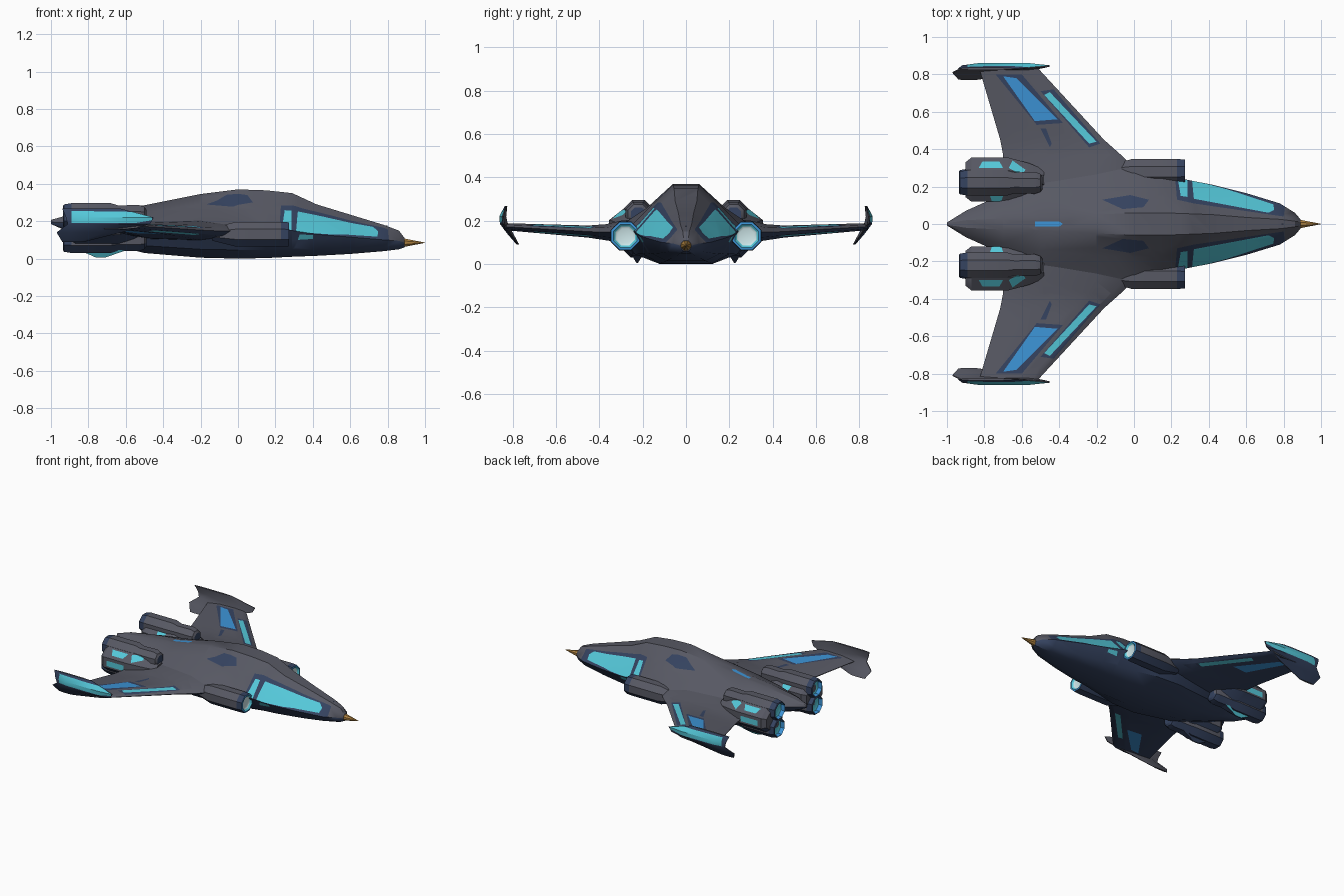
import bpy, bmesh, math
from mathutils import Vector

if "Cube" in bpy.data.objects:
    bpy.data.objects.remove(bpy.data.objects["Cube"])

HULL, NAVY, CYAN, BLUE, PALE, GOLD = range(6)
COLOURS = [("hull_grey", (0.095, 0.098, 0.125)), ("navy_panel", (0.035, 0.055, 0.115)),
           ("cyan_glow", (0.09, 0.58, 0.70)), ("blue_panel", (0.045, 0.29, 0.66)),
           ("pale_glow", (0.62, 0.80, 0.82)), ("gold_tip", (0.42, 0.22, 0.05))]
MATS = []
for n, c in COLOURS:
    m = bpy.data.materials.new(n)
    m.diffuse_color = (*c, 1)
    m.use_nodes = True
    m.node_tree.nodes["Principled BSDF"].inputs["Base Color"].default_value = m.diffuse_color
    MATS.append(m)


def loft(rings, band_mats=None):
    """Skin a list of equal-length point rings and cap both ends."""
    bm = bmesh.new()
    vs = [[bm.verts.new(p) for p in r] for r in rings]
    n = len(rings[0])
    for k in range(len(vs) - 1):
        for i in range(n):
            j = (i + 1) % n
            f = bm.faces.new((vs[k][i], vs[k][j], vs[k + 1][j], vs[k + 1][i]))
            f.material_index = band_mats[k] if band_mats else HULL
    for r, k in ((vs[0], 0), (vs[-1], -1)):
        f = bm.faces.new(r)
        f.material_index = band_mats[k] if band_mats else HULL
    bmesh.ops.recalc_face_normals(bm, faces=bm.faces)
    bmesh.ops.triangulate(bm, faces=bm.faces)
    bm.normal_update()
    return bm


def underside(bm):
    for f in bm.faces:
        if f.material_index == HULL and f.normal.z < -0.15:
            f.material_index = NAVY


def paint(bm, poly, mat, axis=2, test=lambda n: n.z > 0.05):
    """Cut a convex outline into the surface along an axis and colour the inside."""
    i, j = [a for a in range(3) if a != axis]
    lo = [min(p[k] for p in poly) for k in (0, 1)]
    hi = [max(p[k] for p in poly) for k in (0, 1)]

    def near(f):
        return test(f.normal) and all(
            max(v.co[a] for v in f.verts) > lo[k] and min(v.co[a] for v in f.verts) < hi[k]
            for k, a in enumerate((i, j)))

    edges = list(zip(poly, poly[1:] + poly[:1]))
    for a, b in edges:
        co, no = Vector((0, 0, 0)), Vector((0, 0, 0))
        co[i], co[j] = a
        no[i], no[j] = b[1] - a[1], a[0] - b[0]
        fs = [f for f in bm.faces if near(f)]
        geom = fs + list({e for f in fs for e in f.edges}) + list({v for f in fs for v in f.verts})
        if fs:
            bmesh.ops.bisect_plane(bm, geom=geom, dist=1e-5, plane_co=co, plane_no=no.normalized())
            bm.normal_update()
    for f in bm.faces:
        if test(f.normal):
            c = f.calc_center_median()
            s = [(b[0] - a[0]) * (c[j] - a[1]) - (b[1] - a[1]) * (c[i] - a[0]) for a, b in edges]
            if all(t > 0 for t in s) or all(t < 0 for t in s):
                f.material_index = mat


def finish(bm, name, angle=32):
    me = bpy.data.meshes.new(name)
    bm.to_mesh(me)
    bm.free()
    for m in MATS:
        me.materials.append(m)
    ob = bpy.data.objects.new(name, me)
    bpy.context.collection.objects.link(ob)
    bpy.ops.object.select_all(action='DESELECT')
    ob.select_set(True)
    bpy.context.view_layer.objects.active = ob
    bpy.ops.object.shade_smooth_by_angle(angle=math.radians(angle))


def tube(cy, cz, ry, rz, profile, n=8):
    """Pod along x: profile rows are (x, scale, band colour)."""
    rings = []
    for x, s, _ in profile:
        rings.append([(x, cy + ry * s * math.cos(t), cz + rz * s * math.sin(t))
                      for t in [2 * math.pi * (k + 0.5) / n for k in range(n)]])
    return loft(rings, [p[2] for p in profile])


def flip(poly, s):
    return [(x, y * s) for x, y in poly]


# Fuselage: x, crest half width, crest z, shoulder y z, edge y z, belly half width, belly z
STATIONS = [
    (-1.0, .004, .207, .006, .20, .008, .195, .004, .185),
    (-.90, .02, .235, .05, .215, .07, .19, .02, .14),
    (-.70, .03, .265, .10, .235, .16, .17, .04, .08),
    (-.50, .035, .285, .14, .245, .26, .17, .08, .03),
    (-.20, .05, .345, .17, .26, .33, .165, .11, .005),
    (0.0, .06, .37, .18, .26, .32, .165, .12, .0),
    (.15, .06, .365, .17, .26, .27, .16, .12, .003),
    (.29, .055, .35, .15, .25, .235, .15, .10, .01),
    (.42, .05, .29, .13, .22, .21, .13, .09, .015),
    (.60, .035, .235, .09, .185, .165, .115, .07, .025),
    (.78, .025, .18, .06, .15, .11, .10, .04, .04),
    (.86, .015, .15, .035, .125, .06, .095, .025, .05),
    (.89, .01, .11, .02, .10, .025, .085, .01, .06)]
rings = []
for x, wt, zt, y1, z1, ye, ze, wb, zb in STATIONS:
    half = [(wt, zt), (y1, z1), (ye, ze), (.74 * ye, zb + .28 * (ze - zb)), (wb, zb)]
    rings.append([(x, y, z) for y, z in half] + [(x, -y, z) for y, z in reversed(half)])
body = loft(rings)
underside(body)
for s in (1, -1):
    # canopy surround, panes, side lights and back patches
    paint(body, flip([(.22, .25), (.23, .13), (.32, .11), (.80, .04), (.81, .12), (.5, .215)], s), NAVY)
    paint(body, flip([(.31, .235), (.32, .135), (.72, .06), (.75, .075), (.745, .105), (.5, .185)], s), CYAN)
    paint(body, flip([(.235, .235), (.25, .15), (.285, .145), (.285, .235)], s), CYAN)
    paint(body, [(.32, .10), (.40, .105), (.40, .125), (.33, .13)], CYAN, 1, lambda n: n.y * s > .3)
    paint(body, flip([(-.17, .13), (-.06, .08), (.05, .09), (.08, .13), (-.02, .155)], s), NAVY)
paint(body, [(-.53, -.012), (-.40, -.014), (-.38, 0), (-.40, .014), (-.53, .012)], BLUE)
finish(body, "fuselage")

# Nose spike and small sensor
finish(tube(0, .085, .026, .026, [(.88, 1, GOLD), (.91, .75, GOLD), (1.0, .04, GOLD)]), "nose_spike")
finish(tube(0, .175, .006, .006, [(.74, 1, NAVY), (.80, .3, NAVY)], 6), "nose_sensor")

for s, side in ((1, "left"), (-1, "right")):
    # Swept wing: y, leading x, trailing x, mid z, half thickness
    rings = []
    for y, xl, xt, z, t in [(.05, .08, -.70, .155, .07), (.30, .0, -.70, .15, .05), (.37, -.07, -.70, .147, .037),
                            (.45, -.16, -.715, .15, .028), (.84, -.52, -.83, .173, .016)]:
        c = xl - xt
        rings.append([(xl - c * u, y * s, z + t * h) for u, h in
                      [(0, 0), (.08, .6), (.3, 1), (.7, .8), (1, .1), (1, -.1), (.7, -.8), (.3, -1), (.08, -.6)]])
    wing = loft(rings)
    underside(wing)
    for up in (1, -1):
        facing = lambda n: n.z * up > .05
        paint(wing, flip([(-.74, .80), (-.52, .53), (-.38, .54), (-.60, .80)], s), NAVY, 2, facing)
        paint(wing, flip([(-.70, .79), (-.53, .55), (-.41, .56), (-.63, .78)], s), BLUE, 2, facing)
        paint(wing, flip([(-.50, .71), (-.24, .41), (-.18, .43), (-.43, .72)], s), NAVY, 2, facing)
        paint(wing, flip([(-.48, .69), (-.24, .43), (-.20, .44), (-.45, .705)], s), CYAN, 2, facing)
        paint(wing, flip([(-.50, .51), (-.45, .41), (-.44, .43), (-.47, .51)], s), NAVY, 2, facing)
    finish(wing, side + "_wing")

    # Wing tip fin: z, y, back x, front x, half thickness
    rings = []
    for z, y, xb, xf, t in [(.09, .775, -.94, -.82, .006), (.14, .81, -.97, -.62, .014), (.185, .84, -.91, -.47, .018),
                            (.22, .845, -.92, -.45, .016), (.268, .83, -.94, -.63, .006)]:
        c = xf - xb
        rings.append([(xb + c * u, (y + t * h) * s, z) for u, h in
                      [(0, .2), (.2, 1), (.75, 1), (1, .2), (1, -.2), (.75, -1), (.2, -1), (0, -.2)]])
    fin = loft(rings)
    outer = lambda n: n.y * s > .25
    paint(fin, [(-.99, .08), (-.44, .08), (-.44, .28), (-.99, .28)], NAVY, 1, outer)
    paint(fin, [(-.89, .19), (-.55, .19), (-.46, .205), (-.46, .225), (-.56, .25), (-.89, .255)], CYAN, 1, outer)
    finish(fin, side + "_tip_fin")

    # Air intake with glowing mouth
    pod = tube(.28 * s, .13, .073, .072, [
        (-.14, .5, HULL), (-.01, 1, HULL), (.23, 1, NAVY), (.272, .96, BLUE), (.274, .8, CYAN),
        (.262, .66, PALE), (.258, .5, PALE)])
    underside(pod)
    finish(pod, side + "_intake")

    # Engine housing joining the two nacelles
    pod = tube(.237 * s, .165, .127, .10, [
        (-.90, .8, HULL), (-.87, 1, HULL), (-.67, 1, HULL), (-.56, .75, HULL), (-.48, .45, HULL)])
    underside(pod)
    paint(pod, flip([(-.83, .30), (-.70, .30), (-.72, .335), (-.81, .335)], s), CYAN)
    paint(pod, flip([(-.67, .30), (-.60, .26), (-.58, .29), (-.65, .34)], s), CYAN)
    paint(pod, flip([(-.77, .15), (-.70, .15), (-.71, .12), (-.76, .12)], s), CYAN)
    paint(pod, [(-.84, .14), (-.70, .14), (-.70, .18), (-.84, .18)], CYAN, 1, lambda n: n.y * s > .5)
    finish(pod, side + "_engine_housing")

    # Stacked nacelles with lit nozzles
    for level, cy, cz, r in (("upper", .22, .228, .074), ("lower", .225, .10, .076)):
        pod = tube(cy * s, cz, r, r, [
            (-.90, .6, CYAN), (-.905, .75, BLUE), (-.935, .8, NAVY), (-.93, .9, NAVY), (-.89, 1, HULL),
            (-.68, 1, HULL), (-.64, .82, HULL), (-.53, .86, HULL), (-.50, .7, HULL), (-.49, .5, NAVY)])
        underside(pod)
        finish(pod, f"{side}_{level}_nacelle")

    # Small keel blade under the lower nacelle
    blade = loft([[(x0, (.225 - t) * s, z), (x1, (.225 - t) * s, z), (x1, (.225 + t) * s, z), (x0, (.225 + t) * s, z)]
                  for z, x0, x1, t in ((.05, -.86, -.58, .03), (.006, -.76, -.71, .004))])
    for f in blade.faces:
        f.material_index = CYAN if f.normal.y * s > .5 else NAVY
    finish(blade, side + "_keel_blade")
